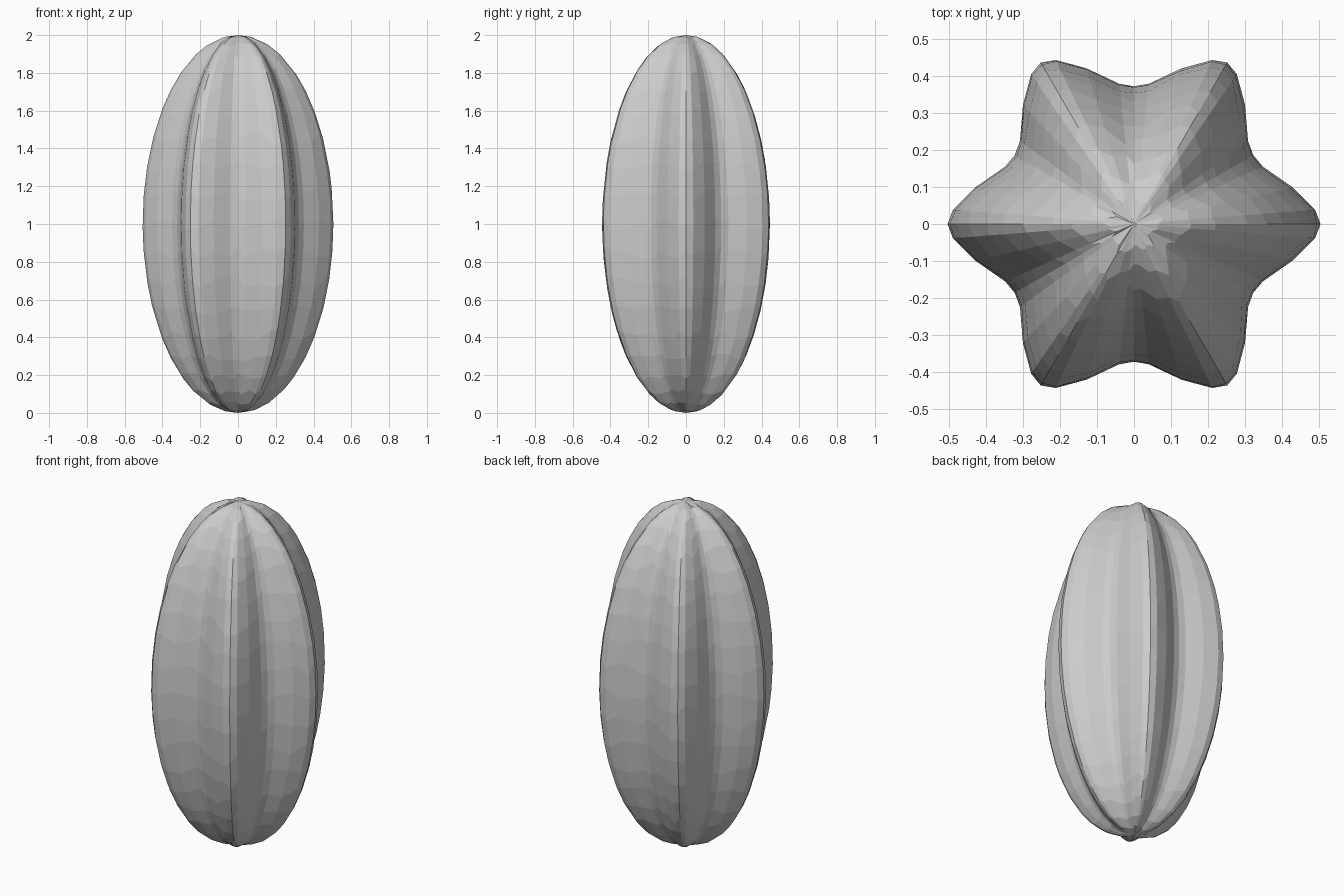
import bpy
import bmesh
import math
import random

cube = bpy.data.objects.get("Cube")
if cube:
    bpy.data.objects.remove(cube)

random.seed(4)
RIBS, RINGS = 6, 20
# Half of one rib: (degrees from the ridge, radius)
HALF_RIB = [(0, 0.505), (4.5, 0.492), (13, 0.441), (24, 0.382), (30, 0.373)]
RIB = [(-a, r) for a, r in HALF_RIB[:0:-1]] + HALF_RIB[:-1]
SECTION = [(math.radians(a + 360 / RIBS * i), r) for i in range(RIBS) for a, r in RIB]


def ring(bm, index):
    """One star-shaped ring of the ellipsoid, loosened along its surface."""
    verts = []
    for angle, radius in SECTION:
        tilt = math.pi * (index + random.uniform(-0.22, 0.22)) / RINGS
        r = radius * math.sin(tilt)
        verts.append(bm.verts.new((r * math.cos(angle), r * math.sin(angle), 1 + math.cos(tilt))))
    return verts


# Ribbed pod body
bm = bmesh.new()
rings = [ring(bm, i) for i in range(1, RINGS)]
top = bm.verts.new((0, 0, 2))
bottom = bm.verts.new((0, 0, 0))
count = len(SECTION)
for i in range(count):
    j = (i + 1) % count
    bm.faces.new((top, rings[0][i], rings[0][j]))
    bm.faces.new((bottom, rings[-1][j], rings[-1][i]))
    for upper, lower in zip(rings, rings[1:]):
        bm.faces.new((upper[i], lower[i], lower[j], upper[j]))
bmesh.ops.recalc_face_normals(bm, faces=bm.faces)

mesh = bpy.data.meshes.new("ribbed_pod")
bm.to_mesh(mesh)
bm.free()
pod = bpy.data.objects.new("ribbed_pod", mesh)
bpy.context.collection.objects.link(pod)

# Plain grey skin
skin = bpy.data.materials.new("light grey")
skin.use_nodes = True
colour = (0.6, 0.6, 0.6, 1)
skin.diffuse_color = colour
skin.node_tree.nodes["Principled BSDF"].inputs["Base Color"].default_value = colour
mesh.materials.append(skin)
